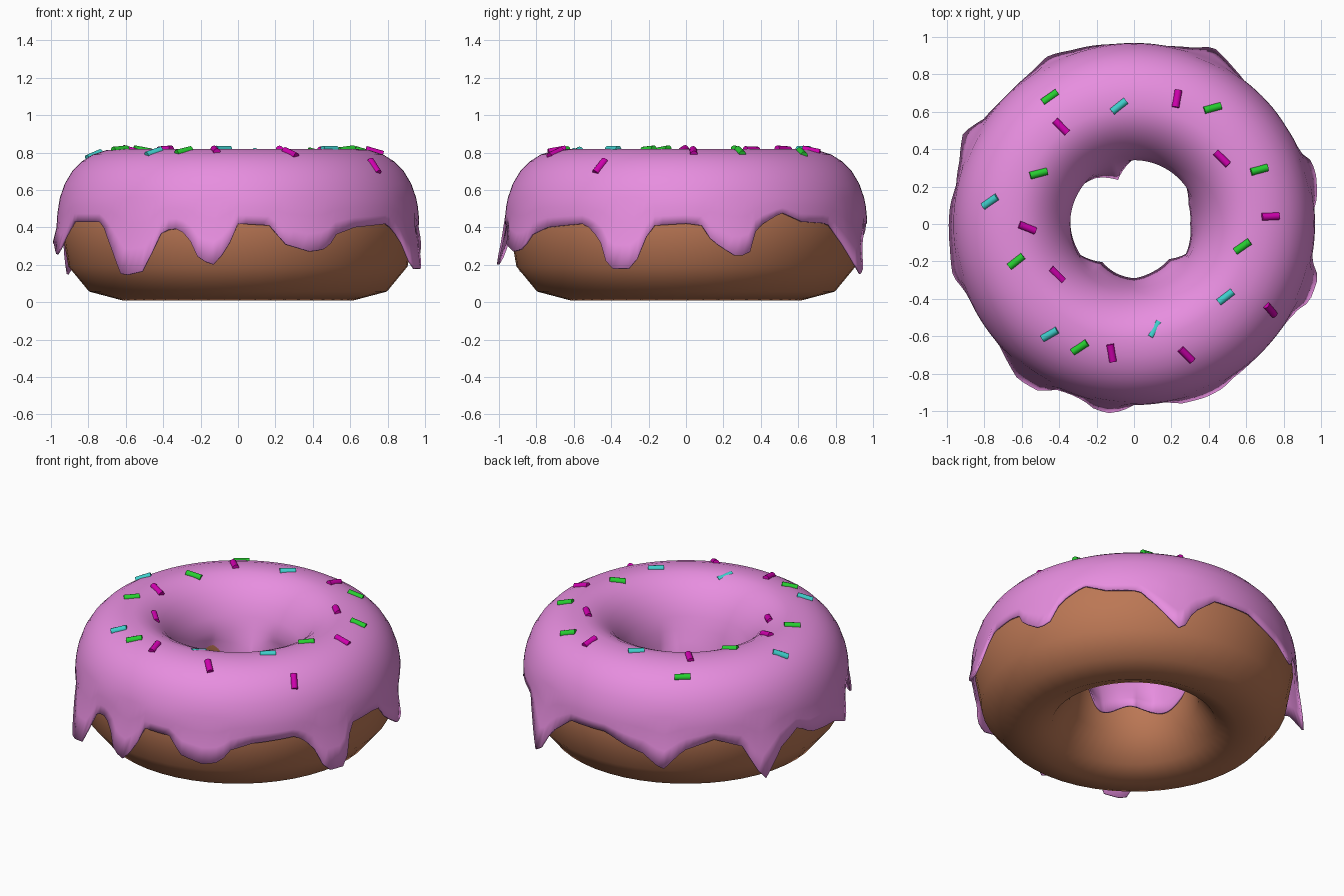
import bpy, bmesh, math
from mathutils import Vector, Matrix

if "Cube" in bpy.data.objects:
    bpy.data.objects.remove(bpy.data.objects["Cube"])

R, ZC = 0.62, 0.41            # ring radius, mid height
P_OUT, P_IN = 0.88, 1.05      # roundness of the outer and hole sides


def material(name, col):
    m = bpy.data.materials.new(name)
    m.diffuse_color = (*col, 1)
    m.use_nodes = True
    m.node_tree.nodes["Principled BSDF"].inputs["Base Color"].default_value = m.diffuse_color
    return m


def spow(v, p):
    return math.copysign(abs(v) ** p, v)


def section(ang, a_out, a_in, zc, b):
    # point on the squarish ring cross-section
    c, s = math.cos(ang), math.sin(ang)
    a, p = (a_out, P_OUT) if c > 0 else (a_in, P_IN)
    return R + a * spow(c, p), zc + b * spow(s, p)


def lerp_table(table, deg):
    # periodic linear interpolation over (degrees, value) pairs
    t = sorted((a % 360, v) for a, v in table)
    t = [(t[-1][0] - 360, t[-1][1])] + t + [(t[0][0] + 360, t[0][1])]
    for (a, u), (b, v) in zip(t, t[1:]):
        if a <= deg <= b:
            return u + (v - u) * (deg - a) / max(b - a, 1e-6)


def sweep(name, profile, n, closed, mat):
    # profile(deg) gives (r, z) points, joined ring by ring
    bm = bmesh.new()
    rings = []
    for i in range(n):
        d = 360 * i / n
        c, s = math.cos(math.radians(d)), math.sin(math.radians(d))
        rings.append([bm.verts.new((r * c, r * s, z)) for r, z in profile(d)])
    k = len(rings[0])
    for i in range(n):
        a, b = rings[i], rings[(i + 1) % n]
        for j in range(k if closed else k - 1):
            q = (j + 1) % k
            bm.faces.new((a[j], b[j], b[q], a[q]))
    for f in bm.faces:
        f.smooth = True
    me = bpy.data.meshes.new(name)
    bm.to_mesh(me)
    bm.free()
    ob = bpy.data.objects.new(name, me)
    bpy.context.collection.objects.link(ob)
    me.materials.append(mat)
    return ob


# Dough ring
def dough_profile(deg):
    return [section(2 * math.pi * j / 12, .325, .275, .405, .395) for j in range(12)]


sweep("dough", dough_profile, 48, True, material("dough_brown", (0.50, 0.185, 0.09)))

# Icing: height of the dripping outer edge by angle
DRIPS = [(0, .42), (5, .41), (8, .33), (16, .24), (20, .27), (23, .40), (32, .48),
         (40, .43), (52, .42), (58, .31), (66, .13), (71, .3), (80, .42), (95, .42),
         (104, .36), (110, .33), (117, .24), (124, .36), (135, .42), (145, .36),
         (152, .14), (160, .31), (168, .39), (174, .33), (180, .32), (188, .31),
         (196, .25), (201, .38), (205, .43), (221, .43), (228, .27), (233, .14),
         (241, .17), (244, .36), (249, .40), (254, .36), (258, .23), (263, .2),
         (267, .30), (270, .42), (280, .41), (285, .31), (293, .27), (299, .29),
         (302, .36), (310, .40), (326, .42), (332, .34), (336, .18), (344, .18),
         (347, .34), (350, .41)]
# radius of the icing edge inside the hole
HOLE = [(0, .30), (20, .31), (55, .385), (90, .35), (110, .25), (130, .32),
        (150, .36), (180, .34), (210, .33), (230, .265), (250, .28), (270, .29),
        (290, .275), (315, .265), (330, .32)]
A_OUT, A_IN, B, Z_SIDE = 0.348, 0.295, 0.41, 0.56


def side_cos(z):
    s = min(1, abs(z - ZC) / B) ** (1 / P_OUT)
    return math.sqrt(1 - s * s) ** P_OUT


def icing_profile(deg):
    ze, rh = lerp_table(DRIPS, deg), lerp_table(HOLE, deg)
    pts = []
    for t in (0, .33, .66):
        z = ze + (Z_SIDE - ze) * t
        r = R + A_OUT * side_cos(z) if z > ZC else R + A_OUT + .25 * (ZC - z)
        pts.append((r, z))
    p0 = math.asin(((Z_SIDE - ZC) / B) ** (1 / P_OUT))
    for j in range(13):
        ang = p0 + (math.pi - 2 * p0) * j / 12
        pts.append(section(ang, A_OUT, A_IN, ZC, B))
    zi = .33 + (rh - .31) * .6 + .04 * math.sin(math.radians(5 * deg))
    r0, z0 = pts[-1]
    for t in (.33, .66, 1):
        pts.append((r0 + (rh - r0) * t ** .8, z0 + (zi - z0) * t))
    return pts


icing = sweep("icing", icing_profile, 144, False, material("icing_pink", (0.80, 0.27, 0.74)))
sol = icing.modifiers.new("thickness", 'SOLIDIFY')
sol.thickness = 0.012
sol.offset = -1

# Sprinkles: x, y, heading in the top view
SPRINKLES = {
    "green": ((0.02, 0.62, 0.03), [
        (-.45, .68, 35), (.42, .62, 15), (.67, .29, 15), (-.51, .27, 15),
        (.58, -.12, 35), (-.63, -.20, 38), (-.29, -.66, 33)]),
    "cyan": ((0.05, 0.62, 0.60), [
        (-.08, .63, 38), (-.77, .12, 35), (.49, -.39, 38), (.11, -.56, 60),
        (-.45, -.59, 30)]),
    "magenta": ((0.62, 0.0, 0.42), [
        (.23, .67, 80), (-.39, .52, -45), (.47, .35, -45), (-.57, -.02, -22),
        (.73, .04, 3), (-.41, -.27, -45), (.73, -.46, -50), (-.12, -.69, -80),
        (.28, -.70, -45)]),
}


def top_z(r):
    a, p = (A_OUT, P_OUT) if r > R else (A_IN, P_IN)
    c = min(1, abs(r - R) / a) ** (1 / p)
    return ZC + B * math.sqrt(1 - c * c) ** p


for label, (col, spots) in SPRINKLES.items():
    mat = material("sprinkle_" + label, col)
    for i, (x, y, head) in enumerate(spots):
        r = math.hypot(x, y)
        slope = (top_z(r + .02) - top_z(r - .02)) / .04
        n = Vector((-slope * x / r, -slope * y / r, 1)).normalized()
        h = math.radians(head)
        d = Vector((math.cos(h), math.sin(h), 0))
        d.z = -(n.x * d.x + n.y * d.y) / n.z
        d.normalize()
        sunk = -.018 if (x, y) == (.11, -.56) else -.004
        bpy.ops.mesh.primitive_cylinder_add(vertices=12, radius=.02, depth=.095)
        ob = bpy.context.object
        ob.name = f"sprinkle_{label}_{i + 1}"
        ob.matrix_world = (Matrix.Translation(Vector((x, y, top_z(r))) + n * sunk)
                           @ d.to_track_quat('Z', 'Y').to_matrix().to_4x4())
        bpy.ops.object.shade_smooth_by_angle(angle=math.radians(40))
        ob.data.materials.append(mat)
